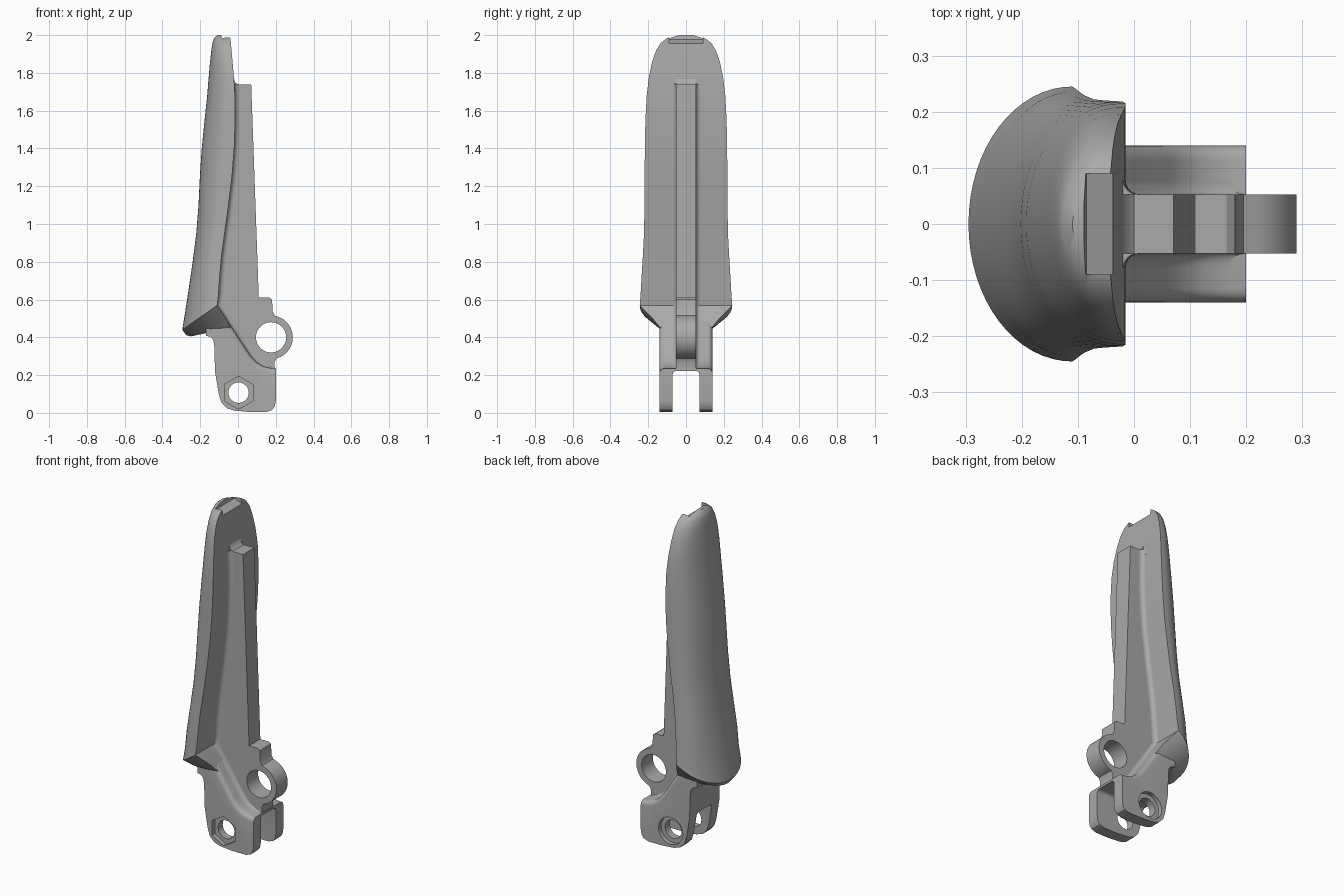
import bpy, bmesh
from math import sin, cos, pi, radians

if "Cube" in bpy.data.objects:
    bpy.data.objects.remove(bpy.data.objects["Cube"])

COLOUR = (0.40, 0.40, 0.40, 1)
grey = bpy.data.materials.new("plain grey")
grey.use_nodes = True
grey.diffuse_color = COLOUR
grey.node_tree.nodes["Principled BSDF"].inputs["Base Color"].default_value = COLOUR


def make(name, bm):
    bmesh.ops.recalc_face_normals(bm, faces=bm.faces)
    mesh = bpy.data.meshes.new(name)
    bm.to_mesh(mesh)
    bm.free()
    mesh.materials.append(grey)
    ob = bpy.data.objects.new(name, mesh)
    bpy.context.collection.objects.link(ob)
    return ob


def arc(cx, cz, r, start, end, n):
    angles = [radians(start + (end - start) * i / n) for i in range(n + 1)]
    return [(cx + r * cos(a), cz + r * sin(a)) for a in angles]


def prism(name, profile, y0, y1, round_edge=None, width=0.03):
    """Extrude an x-z profile along y, optionally rounding chosen cap edges."""
    bm = bmesh.new()
    face = bm.faces.new([bm.verts.new((x, y0, z)) for x, z in profile])
    out = bmesh.ops.extrude_face_region(bm, geom=[face])
    for v in out["geom"]:
        if isinstance(v, bmesh.types.BMVert):
            v.co.y = y1
    bmesh.ops.recalc_face_normals(bm, faces=bm.faces)
    if round_edge:
        picked = [e for e in bm.edges if e.verts[0].co.y == e.verts[1].co.y
                  and round_edge((e.verts[0].co + e.verts[1].co) / 2)]
        bmesh.ops.bevel(bm, geom=picked, offset=width, segments=4,
                        profile=0.5, affect='EDGES')
    return make(name, bm)


def cut(ob, cutters):
    for c in cutters:
        mod = ob.modifiers.new("cut", 'BOOLEAN')
        mod.operation, mod.solver, mod.object = 'DIFFERENCE', 'EXACT', c
    dg = bpy.context.evaluated_depsgraph_get()
    mesh = bpy.data.meshes.new_from_object(ob.evaluated_get(dg))
    ob.modifiers.clear()
    ob.data = mesh
    for c in cutters:
        bpy.data.objects.remove(c)


# Paddle: D-shaped sections (z at back, back x, flat face x, half width, tilt)
sections = [
    (0.405, -0.250, -0.040, 0.135, 0.21),
    (0.412, -0.275, -0.060, 0.175, 0.40),
    (0.440, -0.295, -0.110, 0.245, 0.70),
    (0.520, -0.282, -0.104, 0.241, 0.55),
    (0.650, -0.262, -0.098, 0.236, 0.35),
    (0.800, -0.240, -0.088, 0.229, 0.15),
    (0.950, -0.221, -0.071, 0.222, 0),
    (1.100, -0.209, -0.050, 0.220, 0),
    (1.250, -0.202, -0.032, 0.219, 0),
    (1.400, -0.192, -0.020, 0.218, 0),
    (1.550, -0.177, -0.015, 0.215, 0),
    (1.680, -0.163, -0.016, 0.208, 0),
    (1.780, -0.155, -0.022, 0.196, 0),
    (1.860, -0.148, -0.029, 0.179, 0),
    (1.920, -0.141, -0.034, 0.158, 0),
    (1.960, -0.135, -0.038, 0.132, 0),
    (1.985, -0.126, -0.041, 0.098, 0),
    (2.000, -0.110, -0.050, 0.045, 0),
]
STEPS = 32
bm = bmesh.new()
rings = []
for z, back, flat, half, tilt in sections:
    power = 1.0 if z < 0.6 else 0.85
    ring = []
    for i in range(STEPS + 1):
        a = -pi / 2 + pi * i / STEPS
        x = flat - (flat - back) * max(cos(a), 0) ** power
        ring.append(bm.verts.new((x, half * sin(a), z + tilt * (x - back))))
    rings.append(ring)
for low, high in zip(rings, rings[1:]):
    for i in range(STEPS + 1):
        j = (i + 1) % (STEPS + 1)
        bm.faces.new((low[i], low[j], high[j], high[i]))
bm.faces.new(rings[0])
bm.faces.new(rings[-1])
paddle = make("paddle", bm)

# Notch in the paddle tip
cut(paddle, [prism("notch_cutter", [(-0.095, 2.03), (-0.085, 1.978), (-0.035, 1.955),
                                    (0.05, 1.955), (0.05, 2.03)], -0.09, 0.09)])

# Central rib with the pivot eye
rib_profile = ([(-0.06, 1.74), (-0.022, 1.77), (-0.014, 1.749), (0.0, 1.738), (0.07, 1.738),
                (0.11, 0.61), (0.165, 0.61), (0.18, 0.6), (0.184, 0.535), (0.195, 0.515)]
               + arc(0.175, 0.4, 0.115, 65, -75, 24)
               + [(0.193, 0.265), (0.196, 0.225), (0.0, 0.225), (-0.12, 0.5), (-0.12, 0.8)])
rib = prism("rib", rib_profile, -0.053, 0.053)
cut(rib, [prism("eye_cutter", arc(0.175, 0.4, 0.08, 0, 352.5, 47), -0.2, 0.2)])

# Fork body below the paddle
body_profile = [(-0.17, 0.408), (-0.145, 0.403), (-0.13, 0.385), (-0.125, 0.35),
                (-0.122, 0.22), (-0.102, 0.1), (-0.088, 0.055), (-0.06, 0.025),
                (-0.02, 0.012), (0.06, 0.005), (0.15, 0.005), (0.18, 0.015),
                (0.195, 0.035), (0.2, 0.065), (0.2, 0.235), (0.17, 0.237),
                (0.13, 0.248), (0.095, 0.27), (0.065, 0.303), (-0.1, 0.555), (-0.17, 0.5)]
fork = prism("fork", body_profile, -0.14, 0.14,
             lambda m: m.x > -0.1 and m.z > 0.234, 0.025)
BOLT = (0.003, 0.107)
cut(fork, [
    prism("slot_cutter", [(-0.3, -0.1), (0.3, -0.1), (0.3, 0.222), (-0.3, 0.222)],
          -0.071, 0.071, lambda m: m.z > 0.2, 0.02),
    prism("bolt_cutter", arc(*BOLT, 0.054, 0, 350, 35), -0.3, 0.3),
    prism("nut_recess_cutter", arc(*BOLT, 0.087, 30, 330, 5), -0.3, -0.115),
    prism("head_recess_cutter", arc(*BOLT, 0.08, 0, 350, 35), 0.115, 0.3),
])

# Concave fillets where the rib meets the paddle and fork
path = [(s[2], s[0] + s[4] * (s[2] - s[1])) for s in sections[2:12]][::-1]
path = [(-0.019, 1.74)] + path + [(0.065, 0.303), (0.095, 0.27), (0.13, 0.248), (0.17, 0.237)]
R = 0.025
for side, label in ((1, "left"), (-1, "right")):
    bm = bmesh.new()
    rows = []
    for x, z in path:
        row = [bm.verts.new((x - 0.01, side * 0.05, z))]
        for i in range(7):
            a = pi / 2 * i / 6
            row.append(bm.verts.new((x + R * (1 - sin(a)), side * (0.053 + R * (1 - cos(a))), z)))
        row.append(bm.verts.new((x - 0.01, side * (0.053 + R), z)))
        rows.append(row)
    for a, b in zip(rows, rows[1:]):
        for i in range(len(a)):
            j = (i + 1) % len(a)
            bm.faces.new((a[i], a[j], b[j], b[i]))
    bm.faces.new(rows[0])
    bm.faces.new(rows[-1])
    make(label + "_rib_fillet", bm)

# Smooth shading with sharp edges kept
bpy.ops.object.select_all(action='DESELECT')
for ob in bpy.context.collection.objects:
    if ob.type == 'MESH':
        ob.select_set(True)
        bpy.context.view_layer.objects.active = ob
bpy.ops.object.shade_smooth_by_angle(angle=radians(32))
